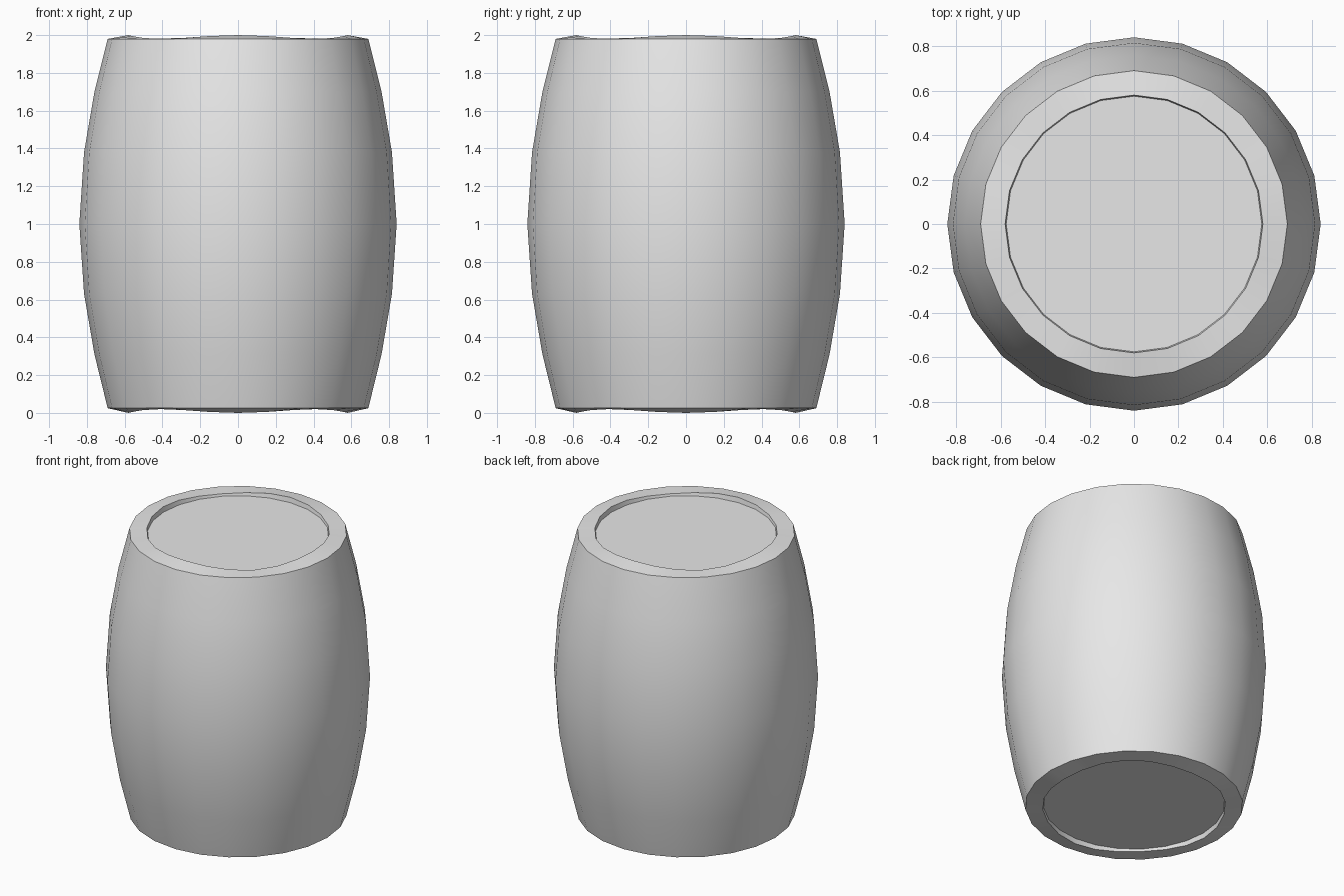
import bpy, bmesh
from math import sin, cos, pi, radians

cube = bpy.data.objects.get("Cube")
if cube:
    bpy.data.objects.remove(cube, do_unlink=True)

SIDES = 24
grey = bpy.data.materials.new("plain grey")
grey.use_nodes = True
grey.diffuse_color = (0.8, 0.8, 0.8, 1)
grey.node_tree.nodes["Principled BSDF"].inputs["Base Color"].default_value = (0.8, 0.8, 0.8, 1)


def add_ring(bm, radius, z, wave=0.0):
    """Ring of vertices whose height can ripple four times around."""
    angles = [2 * pi * i / SIDES for i in range(SIDES)]
    return [bm.verts.new((radius * cos(a), radius * sin(a), z + wave * cos(4 * a)))
            for a in angles]


def bridge(bm, low, high):
    for i in range(SIDES):
        j = (i + 1) % SIDES
        bm.faces.new((low[i], low[j], high[j], high[i]))


# Barrel from bottom recess, over the bulging side, to the top recess
bm = bmesh.new()
profile = [(0.575, 0.035, 0), (0.58, 0.01, -0.01),
           (0.69, 0.025, 0), (0.76, 0.31, 0), (0.815, 0.63, 0), (0.84, 1.0, 0),
           (0.815, 1.38, 0), (0.76, 1.70, 0), (0.69, 1.98, 0),
           (0.58, 1.99, 0.01), (0.575, 1.965, 0)]
rings = [add_ring(bm, *p) for p in profile]
for low, high in zip(rings, rings[1:]):
    bridge(bm, low, high)

# Flat lids closing both recesses
bm.faces.new(rings[0][::-1])
bm.faces.new(rings[-1])
bm.normal_update()

mesh = bpy.data.meshes.new("barrel")
bm.to_mesh(mesh)
bm.free()
mesh.materials.append(grey)
barrel = bpy.data.objects.new("barrel", mesh)
bpy.context.collection.objects.link(barrel)

# Smooth side with crisp rims
bpy.ops.object.select_all(action='DESELECT')
barrel.select_set(True)
bpy.context.view_layer.objects.active = barrel
bpy.ops.object.shade_smooth_by_angle(angle=radians(30))
